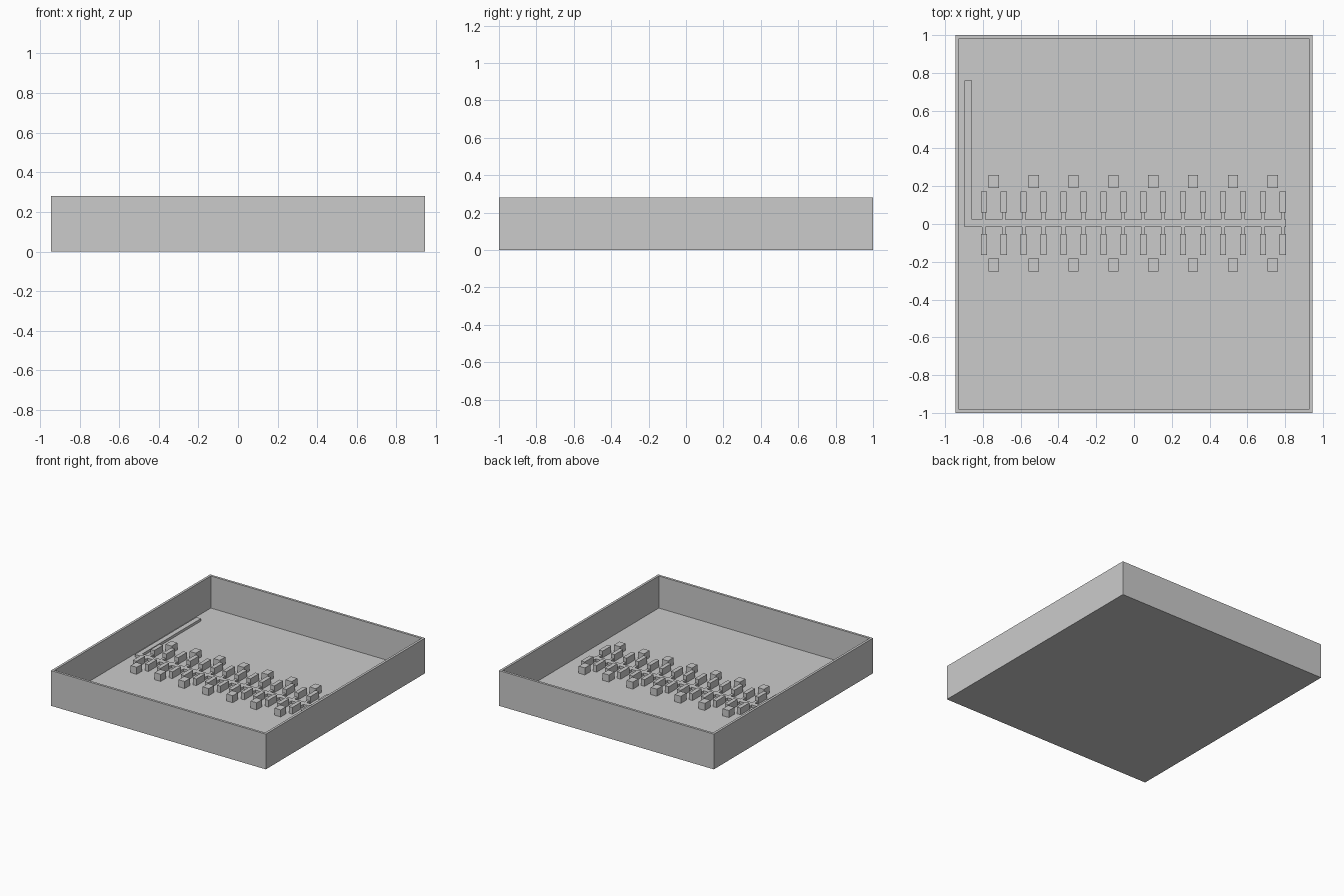
import bpy
import bmesh

if "Cube" in bpy.data.objects:
    bpy.data.objects.remove(bpy.data.objects["Cube"])

FLOOR = 0.025      # top of the tray floor
MID = 0.004        # centre line of the stall rows


def finish(name, bm):
    bmesh.ops.recalc_face_normals(bm, faces=bm.faces)
    mesh = bpy.data.meshes.new(name)
    bm.to_mesh(mesh)
    bm.free()
    obj = bpy.data.objects.new(name, mesh)
    bpy.context.collection.objects.link(obj)
    return obj


def add_box(bm, x0, x1, y0, y1, z0, z1):
    verts = bmesh.ops.create_cube(bm, size=1)["verts"]
    for v in verts:
        v.co.x = x1 if v.co.x > 0 else x0
        v.co.y = y1 if v.co.y > 0 else y0
        v.co.z = z1 if v.co.z > 0 else z0


def mirrored_rows(name, xs, half_w, near, far, top):
    """Boxes along x, repeated on both sides of the centre line."""
    bm = bmesh.new()
    for x in xs:
        for side in (-1, 1):
            a, b = sorted((MID + side * near, MID + side * far))
            add_box(bm, x - half_w, x + half_w, a, b, FLOOR, top)
    return finish(name, bm)


# Open tray: block whose top is inset and sunk to the floor
bm = bmesh.new()
add_box(bm, -0.945, 0.945, -1, 1, 0, 0.28)
top = max(bm.faces, key=lambda f: f.calc_center_median().z)
bmesh.ops.inset_region(bm, faces=[top], thickness=0.027)
pit = bmesh.ops.extrude_face_region(bm, geom=[top])["geom"]
for v in (g for g in pit if isinstance(g, bmesh.types.BMVert)):
    v.co.z = FLOOR
if top.is_valid:
    bmesh.ops.delete(bm, geom=[top], context='FACES_ONLY')
finish("tray", bm)

# L-shaped main duct lying on the floor
outline = [(-0.897, MID - 0.019), (0.805, MID - 0.019), (0.805, MID + 0.019),
           (-0.857, MID + 0.019), (-0.857, 0.76), (-0.897, 0.76)]
bm = bmesh.new()
face = bm.faces.new([bm.verts.new((x, y, FLOOR)) for x, y in outline])
up = bmesh.ops.extrude_face_region(bm, geom=[face])["geom"]
bmesh.ops.translate(bm, vec=(0, 0, 0.02),
                    verts=[g for g in up if isinstance(g, bmesh.types.BMVert)])
if not any(abs(f.calc_center_median().z - FLOOR) < 1e-5 for f in bm.faces):
    bm.faces.new([v for v in face.verts])
finish("main_duct", bm)

# Branch stubs, narrow cabinets and outer blocks on both sides
columns = [-0.795 + 0.1055 * i for i in range(16)]
mirrored_rows("branch_stubs", columns, 0.01, 0.019, 0.058, FLOOR + 0.02)
mirrored_rows("narrow_cabinets", columns, 0.016, 0.058, 0.167, 0.078)
mirrored_rows("outer_blocks", [-0.742 + 0.211 * i for i in range(8)],
              0.027, 0.186, 0.255, 0.081)
